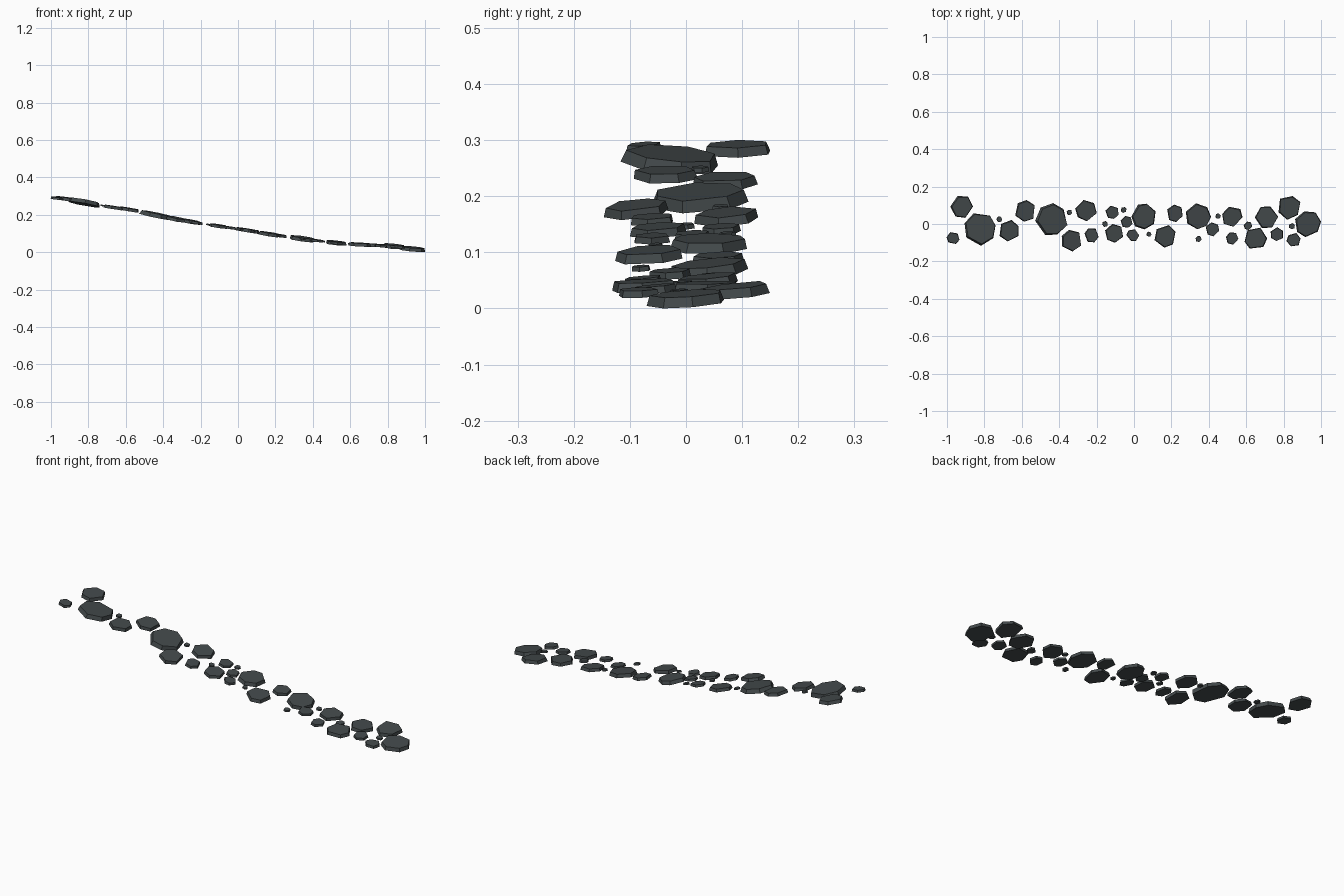
import bpy, bmesh, math, random
from mathutils import Matrix

if "Cube" in bpy.data.objects:
    bpy.data.objects.remove(bpy.data.objects["Cube"])

random.seed(7)
stone_mat = bpy.data.materials.new("dark_slate")
stone_mat.diffuse_color = (0.056, 0.067, 0.07, 1)
stone_mat.use_nodes = True
stone_mat.node_tree.nodes["Principled BSDF"].inputs["Base Color"].default_value = stone_mat.diffuse_color

# Centre line of the descending path (x, z)
PATH = [(-1.0, .291), (-.92, .286), (-.82, .267), (-.665, .24), (-.58, .229),
        (-.44, .2), (-.335, .179), (-.2, .155), (.055, .117), (.17, .097),
        (.345, .073), (.5, .053), (.65, .042), (.83, .033), (.93, .019), (1.0, .016)]

# Each flat stone: x, y, radius
STONES = [
    (-.92, .09, .062), (-.967, -.075, .035), (-.82, -.026, .087), (-.72, .025, .016),
    (-.665, -.037, .057), (-.58, .07, .057), (-.44, .025, .088), (-.345, .062, .015),
    (-.335, -.088, .058), (-.255, .07, .057), (-.225, -.06, .039), (-.155, 0, .016),
    (-.115, .062, .037), (-.105, -.05, .05), (-.055, .075, .016), (-.04, .01, .033),
    (-.005, -.06, .034), (.055, .04, .068), (.08, -.055, .014), (.17, -.067, .06),
    (.22, .058, .046), (.345, .04, .07), (.345, -.08, .017), (.42, -.028, .037),
    (.45, .042, .015), (.525, .04, .056), (.525, -.077, .035), (.61, -.01, .023),
    (.65, -.078, .06), (.71, .035, .062), (.765, -.055, .037), (.83, .088, .064),
    (.845, -.012, .017), (.855, -.086, .038), (.93, .002, .07),
]


def path_z(x):
    x = max(-1.0, min(1.0, x))
    for (x0, z0), (x1, z1) in zip(PATH, PATH[1:]):
        if x <= x1:
            return z0 + (z1 - z0) * (x - x0) / (x1 - x0)


def make_stone(name, x, y, r):
    sides = 7 if r > .065 else 6
    thick = .005 + .19 * r
    phase = random.uniform(0, math.tau)
    bm = bmesh.new()
    top, bottom = [], []
    # Irregular polygon with sides that slope out towards the bottom
    for i in range(sides):
        a = phase + math.tau * (i + random.uniform(-.15, .15)) / sides
        rr = r * random.uniform(.97, 1.06)
        c, s = math.cos(a), math.sin(a)
        bottom.append(bm.verts.new((rr * c, rr * s, -thick / 2)))
        k = random.uniform(.88, .97)
        top.append(bm.verts.new((rr * k * c, rr * k * s, thick / 2)))
    bm.faces.new(top)
    bm.faces.new(bottom[::-1])
    for i in range(sides):
        j = (i + 1) % sides
        bm.faces.new((bottom[i], bottom[j], top[j], top[i]))
    # Lean with the slope of the path, with a slight sideways roll
    pitch = math.atan2(path_z(x - .1) - path_z(x + .1), min(1, x + .1) - max(-1, x - .1))
    roll = -.08 if r > .085 and x < -.7 else random.uniform(0, .1)
    bm.transform(Matrix.Translation((x, y, path_z(x)))
                 @ Matrix.Rotation(pitch, 4, 'Y') @ Matrix.Rotation(roll, 4, 'X'))
    me = bpy.data.meshes.new(name)
    bm.to_mesh(me)
    bm.free()
    me.materials.append(stone_mat)
    ob = bpy.data.objects.new(name, me)
    bpy.context.collection.objects.link(ob)
    return ob


stones = [make_stone(f"stepping_stone_{i:02d}", *s) for i, s in enumerate(STONES, 1)]

# Rest the lowest stone on the ground
low = min(v.co.z for ob in stones for v in ob.data.vertices)
for ob in stones:
    ob.data.transform(Matrix.Translation((0, 0, -low)))
